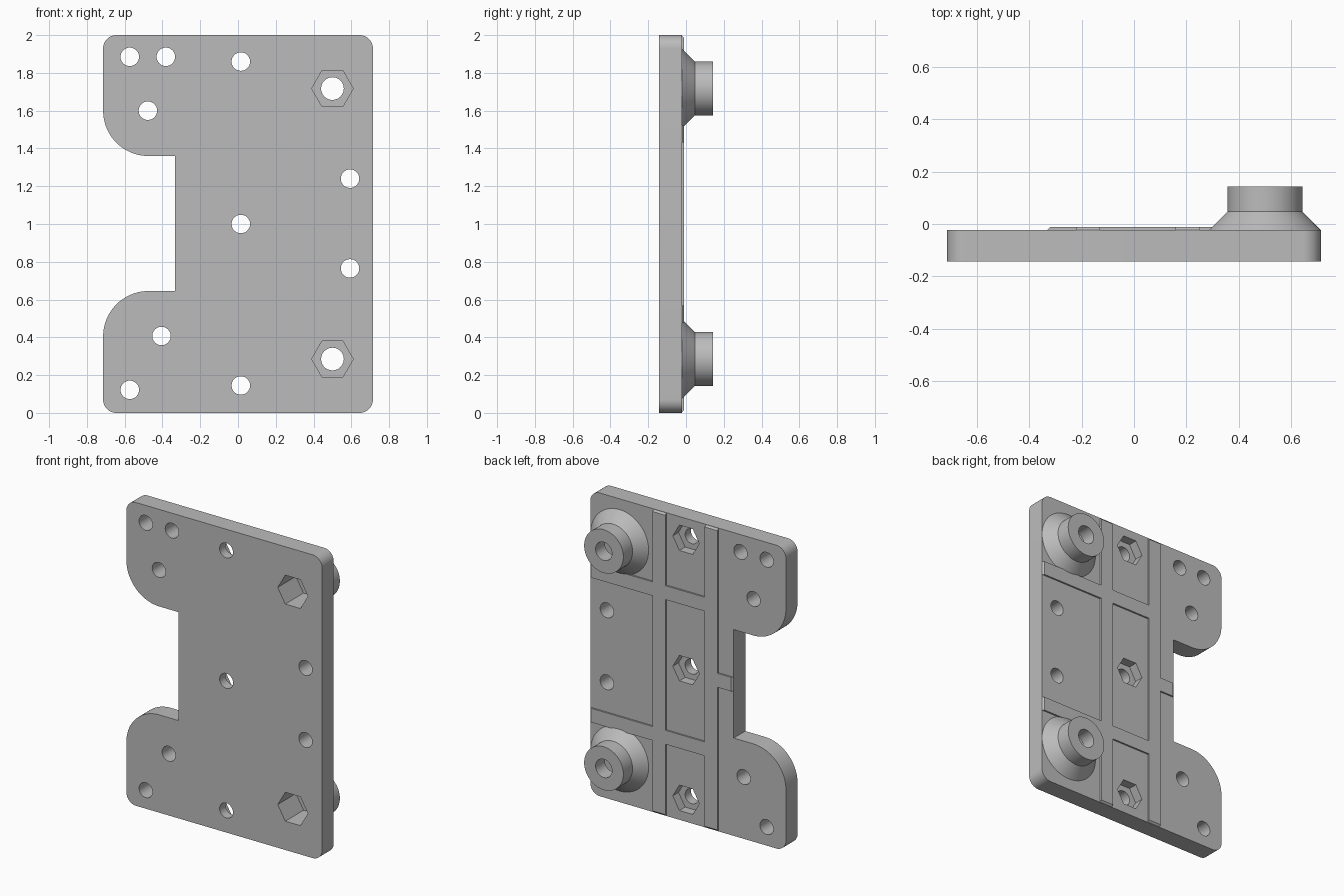
import bpy, bmesh
from math import cos, sin, pi, radians

if "Cube" in bpy.data.objects:
    bpy.data.objects.remove(bpy.data.objects["Cube"])

FRONT, BACK, RIB_TOP, TIP = -0.143, -0.022, -0.011, 0.143
MID_X = 0.015
BOSSES = [(0.5, 1.717), (0.5, 0.285)]

grey = bpy.data.materials.new("plain grey")
grey.use_nodes = True
grey.diffuse_color = (0.5, 0.5, 0.5, 1)
grey.node_tree.nodes["Principled BSDF"].inputs["Base Color"].default_value = (0.5, 0.5, 0.5, 1)


def loft(name, rings):
    """Closed solid through (outline, y) rings; each outline is a list of (x, z)."""
    bm = bmesh.new()
    loops = [[bm.verts.new((x, y, z)) for x, z in pts] for pts, y in rings]
    for a, b in zip(loops, loops[1:]):
        for i in range(len(a)):
            j = (i + 1) % len(a)
            bm.faces.new((a[i], a[j], b[j], b[i]))
    bm.faces.new(loops[0])
    bm.faces.new(loops[-1][::-1])
    bmesh.ops.recalc_face_normals(bm, faces=bm.faces)
    mesh = bpy.data.meshes.new(name)
    bm.to_mesh(mesh)
    bm.free()
    ob = bpy.data.objects.new(name, mesh)
    mesh.materials.append(grey)
    bpy.context.collection.objects.link(ob)
    return ob


def ring(x, z, r, n=48):
    return [(x + r * cos(2 * pi * i / n), z + r * sin(2 * pi * i / n)) for i in range(n)]


def arc(x, z, r, start, n=12):
    return [(x + r * cos(radians(start + 90 * i / n)),
             z + r * sin(radians(start + 90 * i / n))) for i in range(n + 1)]


def rect(x0, x1, z0, z1):
    return [(x0, z0), (x1, z0), (x1, z1), (x0, z1)]


def rib(x0, x1, z0, z1, low_x=0, high_x=0, low_z=0, high_z=0):
    """Raised strip on the back, with sloped ends where an inset is given."""
    top = rect(x0 + low_x, x1 - high_x, z0 + low_z, z1 - high_z)
    base = rect(x0, x1, z0, z1)
    return loft("rib", [(base, BACK - 0.02), (base, BACK), (top, RIB_TOP)])


def combine(target, tool, operation):
    mod = target.modifiers.new(operation, "BOOLEAN")
    mod.operation, mod.solver, mod.object = operation, "EXACT", tool
    bpy.context.view_layer.update()
    result = bpy.data.meshes.new_from_object(
        target.evaluated_get(bpy.context.evaluated_depsgraph_get()))
    target.modifiers.clear()
    target.data = result
    bpy.data.objects.remove(tool)


# Plate with rounded corners and a notch between two ears
W, C, E = 0.714, 0.07, 0.24
outline = (arc(W - C, C, C, -90) + arc(W - C, 2 - C, C, 0) + arc(C - W, 2 - C, C, 90)
           + arc(E - W, 1.36 + E, E, 180, 20) + [(-0.333, 1.36), (-0.333, 0.645)]
           + arc(E - W, 0.645 - E, E, 90, 20) + arc(C - W, C, C, 180))
plate = loft("mounting_plate", [(outline, FRONT), (outline, BACK)])

# Raised ribs on the back
edge, slope = 0.002, 0.011
ribs = [rib(MID_X + s - 0.046, MID_X + s + 0.046, edge, 2 - edge, low_z=slope, high_z=slope)
        for s in (-0.19, 0.19)]
ribs += [rib(-0.18, W - edge, z - 0.046, z + 0.046, high_x=slope) for z in (0.523, 1.477)]
ribs.append(rib(-0.331, -0.18, 0.954, 1.046, low_x=slope))
for r in ribs:
    combine(plate, r, "UNION")

# Conical bosses with a cylindrical spigot
for x, z in BOSSES:
    boss = loft("boss", [(ring(x, z, 0.212, 64), BACK - 0.02), (ring(x, z, 0.212, 64), BACK),
                         (ring(x, z, 0.143, 64), 0.047), (ring(x, z, 0.143, 64), TIP)])
    combine(plate, boss, "UNION")

# Bores through the bosses and hexagonal nut pockets from the front
for x, z in BOSSES:
    bore = ring(x, z, 0.06)
    pocket = ring(x, z, 0.11, 6)
    combine(plate, loft("bore", [(bore, -0.3), (bore, 0.3)]), "DIFFERENCE")
    combine(plate, loft("nut_pocket", [(pocket, -0.3), (pocket, 0.047)]), "DIFFERENCE")

# Screw holes through the plate
centre_holes = [(MID_X, 0.145), (MID_X, 1.0), (MID_X, 1.86)]
side_holes = [(-0.573, 1.885), (-0.382, 1.885), (-0.477, 1.6), (-0.573, 0.122),
              (-0.405, 0.407), (0.593, 1.24), (0.593, 0.765)]
for x, z in centre_holes + side_holes:
    hole = ring(x, z, 0.049, 32)
    combine(plate, loft("hole", [(hole, -0.3), (hole, 0.3)]), "DIFFERENCE")

# Hexagonal nut pockets in the back of the centre holes
for x, z in centre_holes:
    pocket = ring(x, z, 0.097, 6)
    combine(plate, loft("nut_pocket", [(pocket, BACK - 0.06), (pocket, 0.3)]), "DIFFERENCE")

# Smooth the round walls and keep the edges sharp
bpy.ops.object.select_all(action="DESELECT")
plate.select_set(True)
bpy.context.view_layer.objects.active = plate
bpy.ops.object.shade_smooth_by_angle(angle=radians(25))
